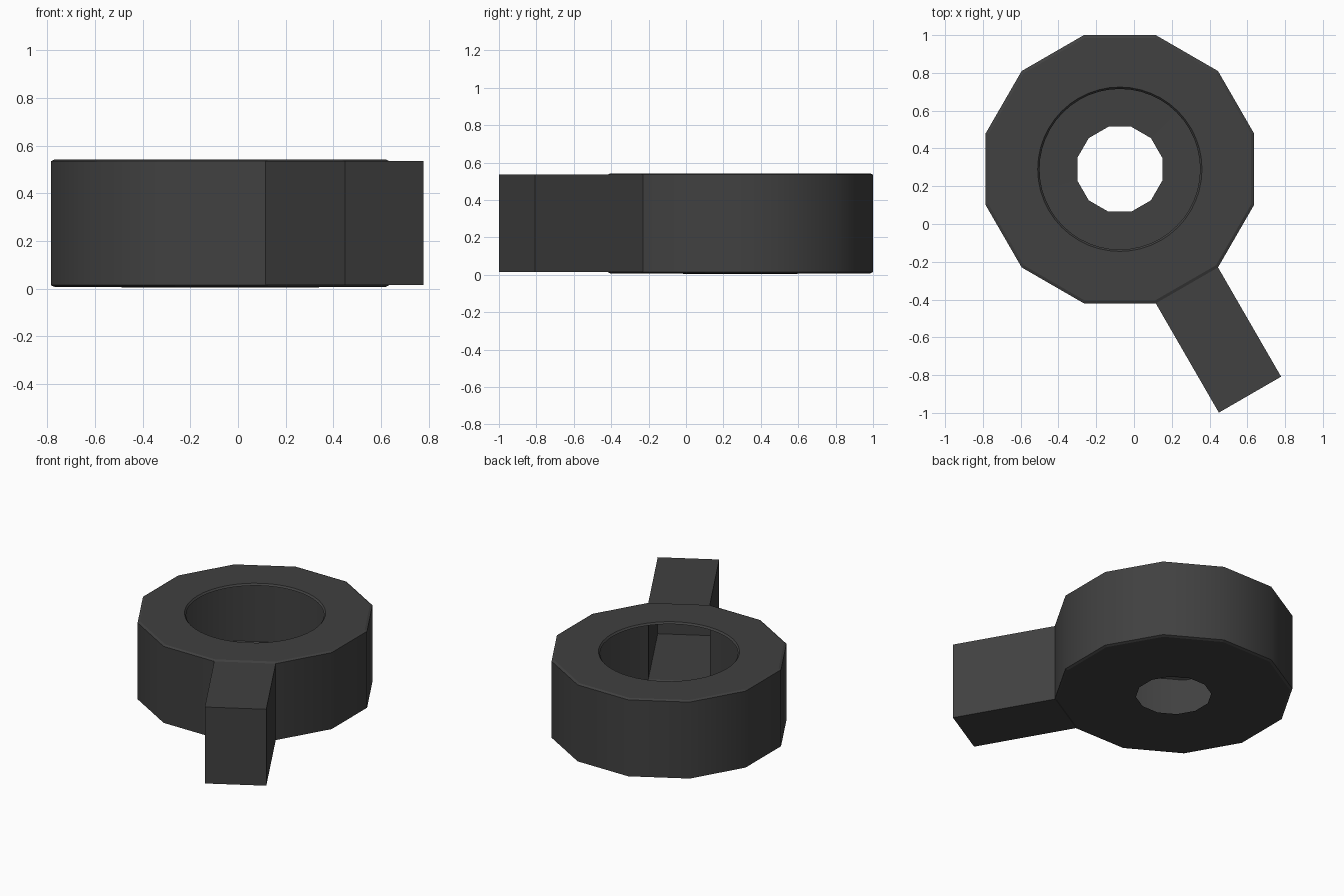
import bpy, bmesh, math

if "Cube" in bpy.data.objects:
    bpy.data.objects.remove(bpy.data.objects["Cube"])

CX, CY = -0.075, 0.29          # centre of the ring body
APO = 0.71                     # centre-to-flat distance of the twelve-sided wall
Z0, Z1 = 0.015, 0.535          # wall bottom and top
STEP = math.radians(30)
START = math.radians(15)

mat = bpy.data.materials.new("dark_grey")
mat.diffuse_color = (0.052, 0.052, 0.052, 1)
mat.use_nodes = True
mat.node_tree.nodes["Principled BSDF"].inputs["Base Color"].default_value = mat.diffuse_color


def ring(bm, apothem, z, n=12, polygon=True):
    """Loop of n points on a twelve-sided outline, or on a true circle."""
    verts = []
    for i in range(n):
        a = START + 2 * math.pi * i / n
        r = apothem
        if polygon:
            off = (a - START + 1e-9) % STEP - STEP / 2
            r = apothem / math.cos(off)
        verts.append(bm.verts.new((CX + r * math.cos(a), CY + r * math.sin(a), z)))
    return verts


def bridge(bm, a, b, smooth=False, skip=()):
    """Join two equal loops with quads."""
    n = len(a)
    for i in range(n):
        if i not in skip:
            j = (i + 1) % n
            f = bm.faces.new((a[i], a[j], b[j], b[i]))
            f.smooth = smooth


def finish(bm, name):
    me = bpy.data.meshes.new(name)
    bm.to_mesh(me)
    bm.free()
    me.materials.append(mat)
    ob = bpy.data.objects.new(name, me)
    bpy.context.collection.objects.link(ob)
    return ob


# Outer wall, open where the hollow handle joins (the side facing -60 degrees)
bm = bmesh.new()
bridge(bm, ring(bm, APO, Z0), ring(bm, APO, Z1), smooth=True, skip=(9,))
finish(bm, "outer_wall")

# Top plate: shallow edge slope, flat ring, small lip around the round opening
bm = bmesh.new()
loops = [ring(bm, APO, Z1, 48), ring(bm, APO - 0.015, 0.542, 48),
         ring(bm, 0.435, 0.542, 48, False), ring(bm, 0.425, 0.53, 48, False)]
for a, b in zip(loops, loops[1:]):
    bridge(bm, a, b)
finish(bm, "top_plate")

# Bottom plate with a twelve-sided hole
bm = bmesh.new()
loops = [ring(bm, 0.225, 0.005), ring(bm, APO - 0.015, 0.008), ring(bm, APO, Z0)]
for a, b in zip(loops, loops[1:]):
    bridge(bm, a, b)
finish(bm, "bottom_plate")

# Hollow handle: a square tube closed at the far end
bm = bmesh.new()
half = APO * math.tan(STEP / 2)
ang = math.radians(-60)
ux, uy = math.cos(ang), math.sin(ang)


def section(d):
    return [bm.verts.new((CX + ux * d - uy * s, CY + uy * d + ux * s, z))
            for s, z in ((-half, Z0), (half, Z0), (half, Z1), (-half, Z1))]


near, far = section(APO), section(1.378)
bridge(bm, near, far)
bm.faces.new(far)
bm.normal_update()
finish(bm, "handle")
